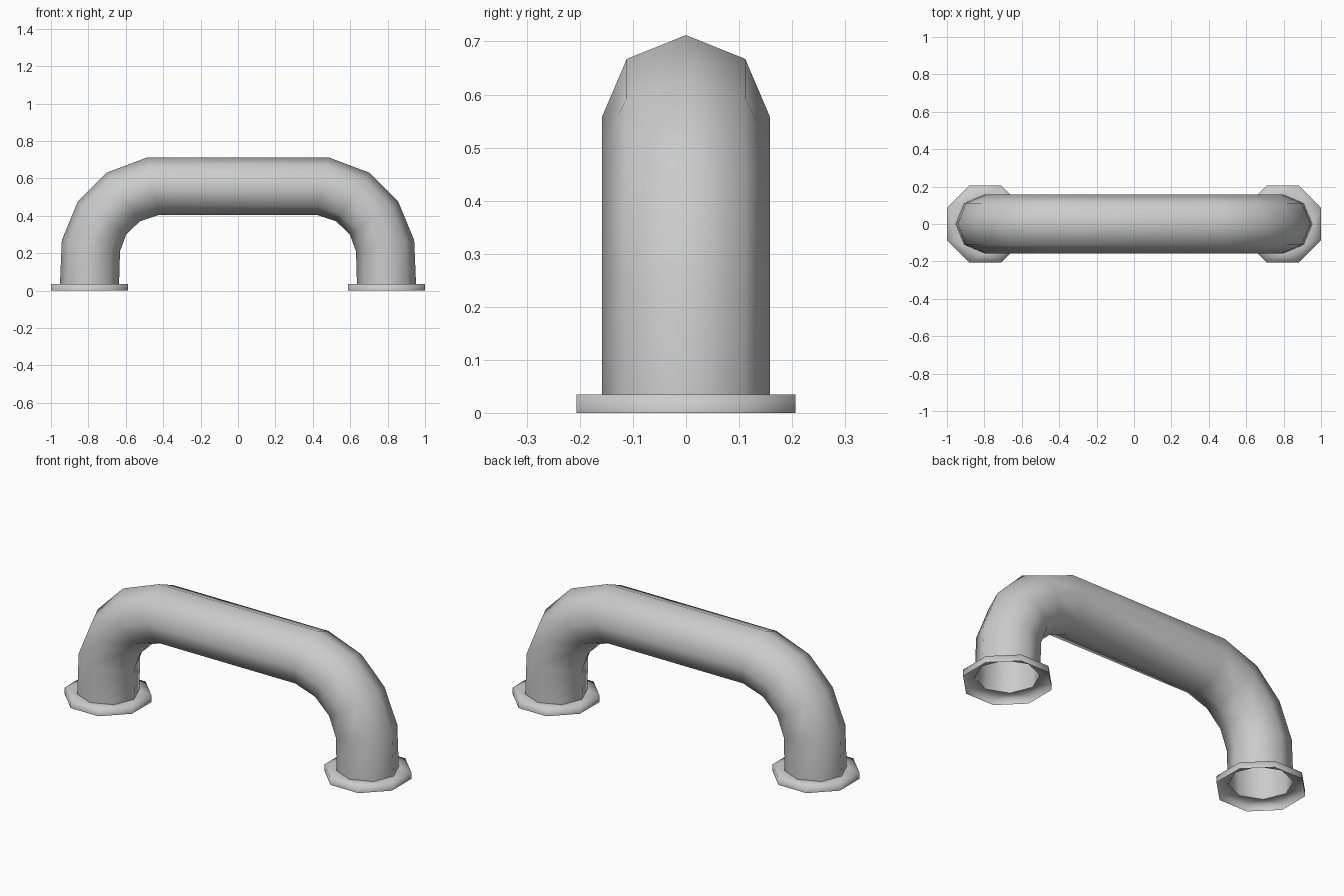
import bpy
import math
from mathutils import Vector

cube = bpy.data.objects.get("Cube")
if cube:
    bpy.data.objects.remove(cube, do_unlink=True)

SIDES = 8
RADIUS = 0.158
FOOT_X = 0.795
FLANGE_TOP = 0.035

metal = bpy.data.materials.new("light grey metal")
metal.use_nodes = True
metal.diffuse_color = (0.6, 0.6, 0.6, 1)
metal.node_tree.nodes["Principled BSDF"].inputs["Base Color"].default_value = (0.6, 0.6, 0.6, 1)


def add_object(name, verts, faces):
    mesh = bpy.data.meshes.new(name)
    mesh.from_pydata(verts, [], faces)
    mesh.materials.append(metal)
    mesh.shade_smooth()
    obj = bpy.data.objects.new(name, mesh)
    bpy.context.collection.objects.link(obj)
    return obj


def ring(center, axis_a, axis_b, turn=0.0):
    angles = [2 * math.pi * (i + turn) / SIDES for i in range(SIDES)]
    return [center + axis_a * math.cos(a) + axis_b * math.sin(a) for a in angles]


# Bent tube: outer and inner bend points (x, z) from foot to crossbar
bend = [((0.952, FLANGE_TOP), (0.636, FLANGE_TOP)),
        ((0.942, 0.27), (0.631, 0.21)),
        ((0.857, 0.475), (0.598, 0.30)),
        ((0.703, 0.63), (0.525, 0.37)),
        ((0.485, 0.712), (0.42, 0.405))]
sections = [(Vector((o[0], 0, o[1])), Vector((i[0], 0, i[1]))) for o, i in bend]
flip = Vector((-1, 1, 1))
sections += [(o * flip, i * flip) for o, i in reversed(sections)]

verts, faces = [], []
for outer, inner in sections:
    verts += ring((outer + inner) / 2, (outer - inner) / 2, Vector((0, RADIUS, 0)))
for s in range(len(sections) - 1):
    for k in range(SIDES):
        a, b = s * SIDES + k, s * SIDES + (k + 1) % SIDES
        faces.append((a, b, b + SIDES, a + SIDES))
add_object("handle_tube", verts, faces)


# Octagonal foot flanges, open underneath, with a collar around the tube
def add_flange(name, x):
    big = 0.206 / math.cos(math.pi / SIDES)
    ax, ay = Vector((1, 0, 0)), Vector((0, 1, 0))
    top = Vector((x, 0, FLANGE_TOP))
    verts = ring(Vector((x, 0, 0)), ax * big, ay * big, 0.5)
    verts += ring(top, ax * big, ay * big, 0.5)
    verts += ring(top, ax * RADIUS, ay * RADIUS)
    faces = []
    for k in range(SIDES):
        n = (k + 1) % SIDES
        low, rim, hole = k, k + SIDES, k + 2 * SIDES
        low_n, rim_n, hole_n = n, n + SIDES, n + 2 * SIDES
        faces += [(low, low_n, rim_n, rim), (rim, hole_n, hole), (rim, rim_n, hole_n)]
    add_object(name, verts, faces)


add_flange("left_flange", FOOT_X)
add_flange("right_flange", -FOOT_X)
